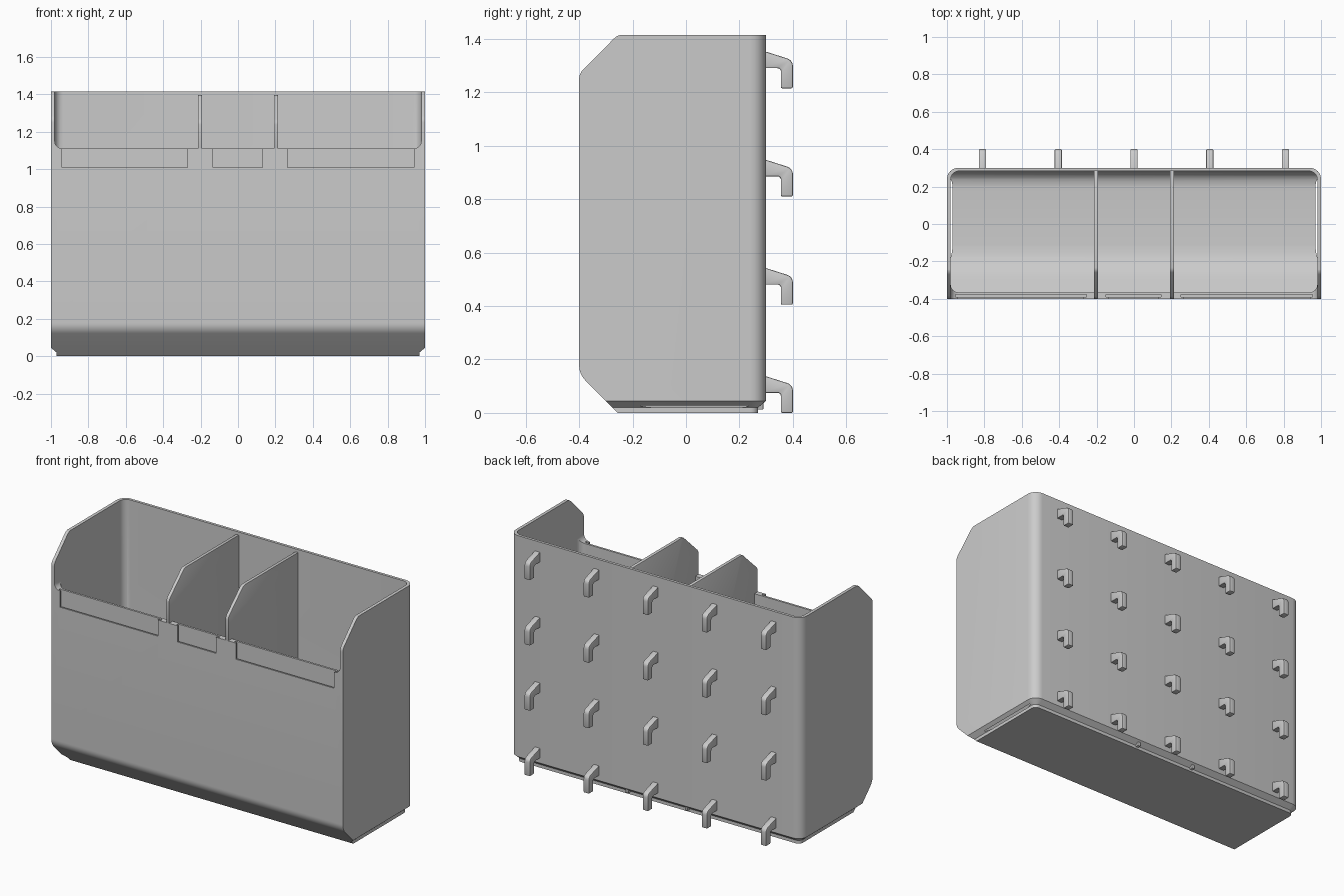
import bpy, bmesh, math
from mathutils import Vector

cube = bpy.data.objects.get("Cube")
if cube:
    bpy.data.objects.remove(cube, do_unlink=True)

grey = bpy.data.materials.new("plain grey")
grey.use_nodes = True
COLOUR = (0.6, 0.6, 0.6, 1)
grey.diffuse_color = COLOUR
grey.node_tree.nodes["Principled BSDF"].inputs["Base Color"].default_value = COLOUR


def rounded(corners, steps=6):
    """Round each (u, v, radius) corner of a closed outline."""
    out = []
    for i, (u, v, r) in enumerate(corners):
        p = Vector((u, v))
        if not r:
            out.append(p)
            continue
        a = (Vector(corners[i - 1][:2]) - p).normalized()
        b = (Vector(corners[(i + 1) % len(corners)][:2]) - p).normalized()
        half = a.angle(b) / 2
        centre = p + (a + b).normalized() * r / math.sin(half)
        start = p + a * r / math.tan(half) - centre
        turn = start.angle_signed(p + b * r / math.tan(half) - centre)
        for k in range(steps + 1):
            t = -turn * k / steps
            out.append(centre + Vector((start.x * math.cos(t) - start.y * math.sin(t),
                                        start.x * math.sin(t) + start.y * math.cos(t))))
    return out


def loft(name, rings):
    """Join matching rings of 3D points and close both ends."""
    bm = bmesh.new()
    loops = [[bm.verts.new(p) for p in ring] for ring in rings]
    n = len(loops[0])
    for lo, hi in zip(loops, loops[1:]):
        for i in range(n):
            j = (i + 1) % n
            bm.faces.new((lo[i], lo[j], hi[j], hi[i]))
    bm.faces.new(loops[0][::-1])
    bm.faces.new(loops[-1])
    bmesh.ops.recalc_face_normals(bm, faces=bm.faces)
    mesh = bpy.data.meshes.new(name)
    bm.to_mesh(mesh)
    bm.free()
    mesh.materials.append(grey)
    ob = bpy.data.objects.new(name, mesh)
    bpy.context.collection.objects.link(ob)
    return ob


def prism(name, corners, axis, lo, hi):
    place = {"x": lambda p, w: (w, p.x, p.y),
             "y": lambda p, w: (p.x, w, p.y),
             "z": lambda p, w: (p.x, p.y, w)}[axis]
    pts = rounded(corners)
    return loft(name, [[place(p, w) for p in pts] for w in (lo, hi)])


def activate(ob):
    bpy.ops.object.select_all(action="DESELECT")
    ob.select_set(True)
    bpy.context.view_layer.objects.active = ob


def combine(ob, tool, operation):
    activate(ob)
    mod = ob.modifiers.new("cut", "BOOLEAN")
    mod.operation, mod.solver, mod.object = operation, "EXACT", tool
    bpy.ops.object.modifier_apply(modifier=mod.name)
    bpy.data.objects.remove(tool, do_unlink=True)


def smooth(ob, bevel=0):
    activate(ob)
    if bevel:
        mod = ob.modifiers.new("soft edges", "BEVEL")
        mod.width, mod.segments, mod.angle_limit = bevel, 2, math.radians(40)
        bpy.ops.object.modifier_apply(modifier=mod.name)
    bpy.ops.object.shade_smooth_by_angle(angle=math.radians(30))


TOP, RIM = 1.415, 1.11

# Outer body: rounded back corners and a stepped foot
def plan(inset, z):
    x, y, r = 1 - inset, 0.3 - inset, 0.06 - inset
    pts = rounded([(-x, -0.5, 0), (x, -0.5, 0), (x, y, r), (-x, y, r)])
    return [(p.x, p.y, z) for p in pts]

body = loft("bin_body", [plan(0.03, 0), plan(0.03, 0.02), plan(0, 0.045), plan(0, TOP)])
side = prism("side_shape", [(-0.4, 0.145, 0.08), (-0.255, -0.001, 0), (0.5, -0.001, 0),
                            (0.5, 1.5, 0), (0.3, TOP + 0.001, 0), (-0.255, TOP + 0.001, 0.05),
                            (-0.4, 1.27, 0.05)], "x", -1.2, 1.2)
combine(body, side, "INTERSECT")

# Hollow inside with a sloped, rounded floor
hollow = prism("hollow", [(-0.98, -0.365, 0.04), (0.98, -0.365, 0.04),
                          (0.98, 0.283, 0.045), (-0.98, 0.283, 0.045)], "z", -0.2, 1.6)
floor = prism("floor_shape", [(-0.5, 0.296, 0), (-0.215, 0.02, 0.25), (0.283, 0.02, 0.08),
                              (0.283, 0.9, 0), (0.5, 0.9, 0), (0.5, 1.55, 0), (-0.5, 1.55, 0)],
              "x", -1.2, 1.2)
combine(hollow, floor, "INTERSECT")
combine(body, hollow, "DIFFERENCE")

# Open front above the rim
mouth = prism("mouth", [(-0.98, RIM, 0.04), (0.98, RIM, 0.04), (0.98, 1.6, 0), (-0.98, 1.6, 0)],
              "y", -0.6, -0.3)
combine(body, mouth, "DIFFERENCE")

# Label windows with wider grooves behind them, open at the rim
for x0, x1 in ((-0.94, -0.27), (-0.135, 0.13), (0.265, 0.94)):
    for grow, y0, y1 in ((0, -0.45, -0.388), (0.015, -0.39, -0.378)):
        a, b, low = x0 - grow, x1 + grow, 1.01 - grow
        slot = prism("slot", [(a, low, 0), (b, low, 0), (b, 1.2, 0), (a, 1.2, 0)], "y", y0, y1)
        combine(body, slot, "DIFFERENCE")
smooth(body)

# Dividers
for name, x in (("right_divider", -0.203), ("left_divider", 0.203)):
    divider = prism(name, [(-0.4, 1.1, 0), (-0.38, 1.1, 0), (-0.38, 0.15, 0), (-0.25, 0.012, 0),
                           (0.29, 0.012, 0), (0.29, 1.397, 0), (-0.248, 1.397, 0.04),
                           (-0.4, 1.255, 0.04)], "x", x - 0.011, x + 0.011)
    smooth(divider, 0.005)

# Hooks on the back wall
for row in range(4):
    for col in range(5):
        z, x = row * 0.405, (col - 2) * 0.405
        hook = prism(f"hook_{row + 1}_{col + 1}",
                     [(0.29, z + 0.14, 0), (0.29, z + 0.075, 0), (0.355, z + 0.075, 0.012),
                      (0.355, z, 0), (0.4, z, 0), (0.4, z + 0.105, 0.03)],
                     "x", x - 0.019, x + 0.019)
        smooth(hook, 0.005)
